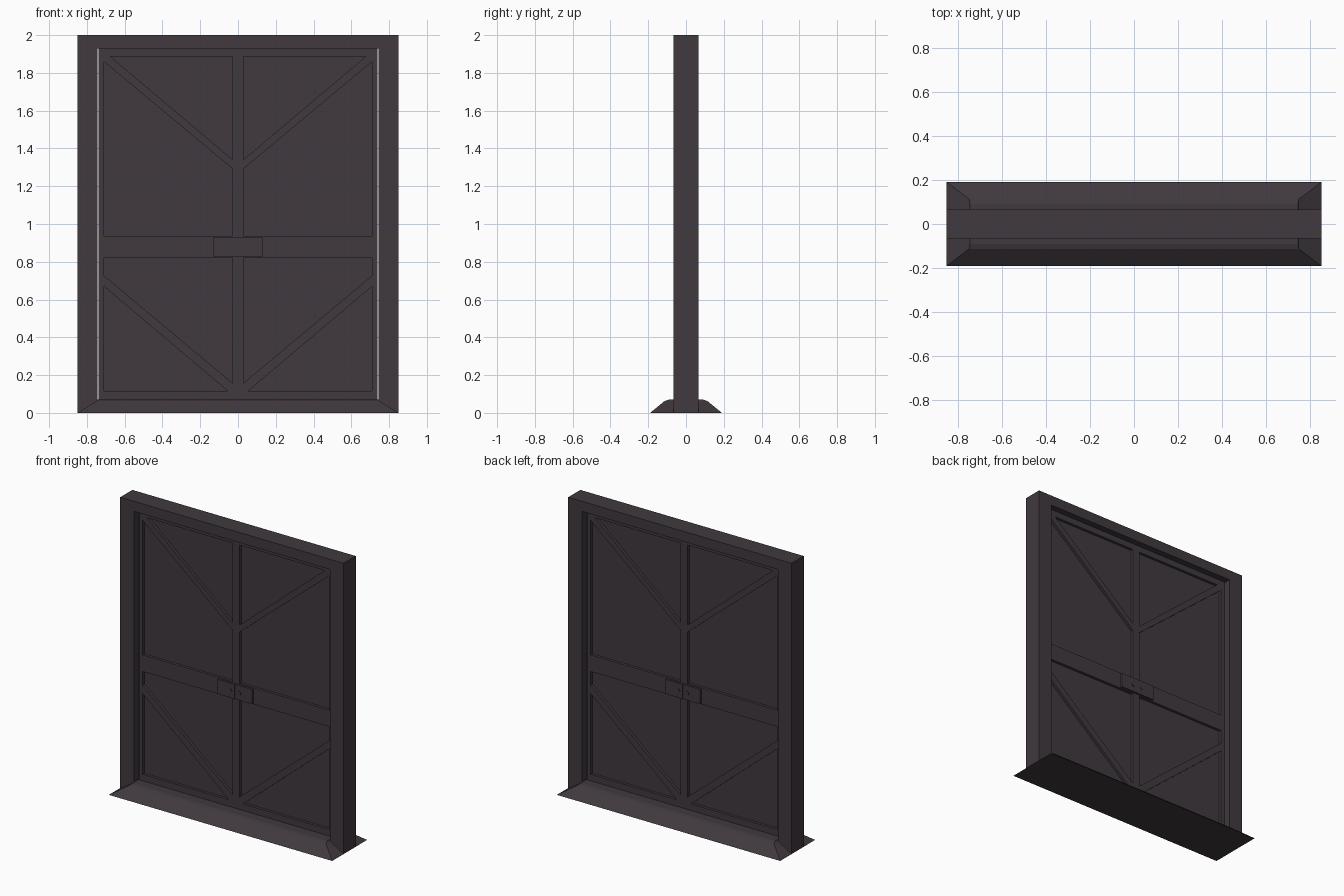
import bpy, bmesh, math
from mathutils import Matrix

if "Cube" in bpy.data.objects:
    bpy.data.objects.remove(bpy.data.objects["Cube"])

mat = bpy.data.materials.new("dark plum metal")
mat.diffuse_color = (0.052, 0.041, 0.049, 1)
mat.use_nodes = True
mat.node_tree.nodes["Principled BSDF"].inputs["Base Color"].default_value = mat.diffuse_color


def finish(name, bm):
    bmesh.ops.recalc_face_normals(bm, faces=bm.faces)
    me = bpy.data.meshes.new(name)
    bm.to_mesh(me)
    bm.free()
    me.materials.append(mat)
    ob = bpy.data.objects.new(name, me)
    bpy.context.collection.objects.link(ob)
    return ob


def add_prism(bm, outline, y0, y1):
    """Extrude an x-z outline from y0 to y1."""
    face = bm.faces.new([bm.verts.new((x, y0, z)) for x, z in outline])
    ext = bmesh.ops.extrude_face_region(bm, geom=[face])
    for v in ext["geom"]:
        if isinstance(v, bmesh.types.BMVert):
            v.co.y = y1


def rect(x0, x1, z0, z1):
    return [(x0, z0), (x1, z0), (x1, z1), (x0, z1)]


def prisms(name, outlines, half_depth):
    bm = bmesh.new()
    for o in outlines:
        add_prism(bm, o, -half_depth, half_depth)
    return finish(name, bm)


def both_sides(outlines):
    return outlines + [[(-x, z) for x, z in o] for o in outlines]


# Outer frame: an upside-down U
W, IN, TOP, HEAD, SILL = 0.85, 0.745, 2.0, 1.93, 0.07
prisms("door_frame", [[(-W, 0), (-IN, 0), (-IN, HEAD), (IN, HEAD),
                       (IN, 0), (W, 0), (W, TOP), (-W, TOP)]], 0.066)

# Sloped threshold, lofted from rectangles (half x, half y, z)
bm = bmesh.new()
rings = []
for hx, hy, z in [(W, 0.19, 0), (IN + 0.003, 0.113, 0.063), (IN - 0.002, 0.09, SILL)]:
    rings.append([bm.verts.new((sx * hx, sy * hy, z))
                  for sx, sy in [(-1, -1), (1, -1), (1, 1), (-1, 1)]])
for a, b in zip(rings, rings[1:]):
    for i in range(4):
        j = (i + 1) % 4
        bm.faces.new((a[i], a[j], b[j], b[i]))
bm.faces.new(rings[0])
bm.faces.new(rings[-1])
finish("threshold", bm)

# Door leaf: thin panel, with slim gaps left at both sides
EDGE, PX, CX = 0.739, 0.71, 0.028
prisms("door_panel", [rect(-PX, PX, 0.115, 1.888)], 0.003)

# Stiles and rails
prisms("door_stiles", both_sides([rect(PX, EDGE, SILL, HEAD)]), 0.022)
prisms("door_rails", [rect(-PX, PX, 1.888, HEAD), rect(-PX, PX, SILL, 0.115),
                      rect(-PX, PX, 0.822, 0.936)], 0.022)
prisms("centre_stile", [rect(-CX, CX, 0.115, 0.822),
                        rect(-CX, CX, 0.936, 1.888)], 0.022)

# Diagonal braces
upper = [(CX, 1.291), (PX, 1.86), (PX, 1.888), (0.677, 1.888), (CX, 1.34)]
lower = [(CX, 0.115), (0.053, 0.115), (PX, 0.67), (PX, 0.727), (CX, 0.157)]
prisms("diagonal_braces", both_sides([upper, lower]), 0.022)

# Lock plates, two halves on each face
prisms("lock_plates", both_sides([rect(0.001, 0.132, 0.828, 0.928)]), 0.036)

# Round lock cylinders through the plates
bm = bmesh.new()
for x in (-0.034, 0.034):
    m = Matrix.Translation((x, 0, 0.878)) @ Matrix.Rotation(math.pi / 2, 4, 'X')
    bmesh.ops.create_cone(bm, cap_ends=True, segments=12, radius1=0.013,
                          radius2=0.013, depth=0.08, matrix=m)
finish("lock_cylinders", bm)
